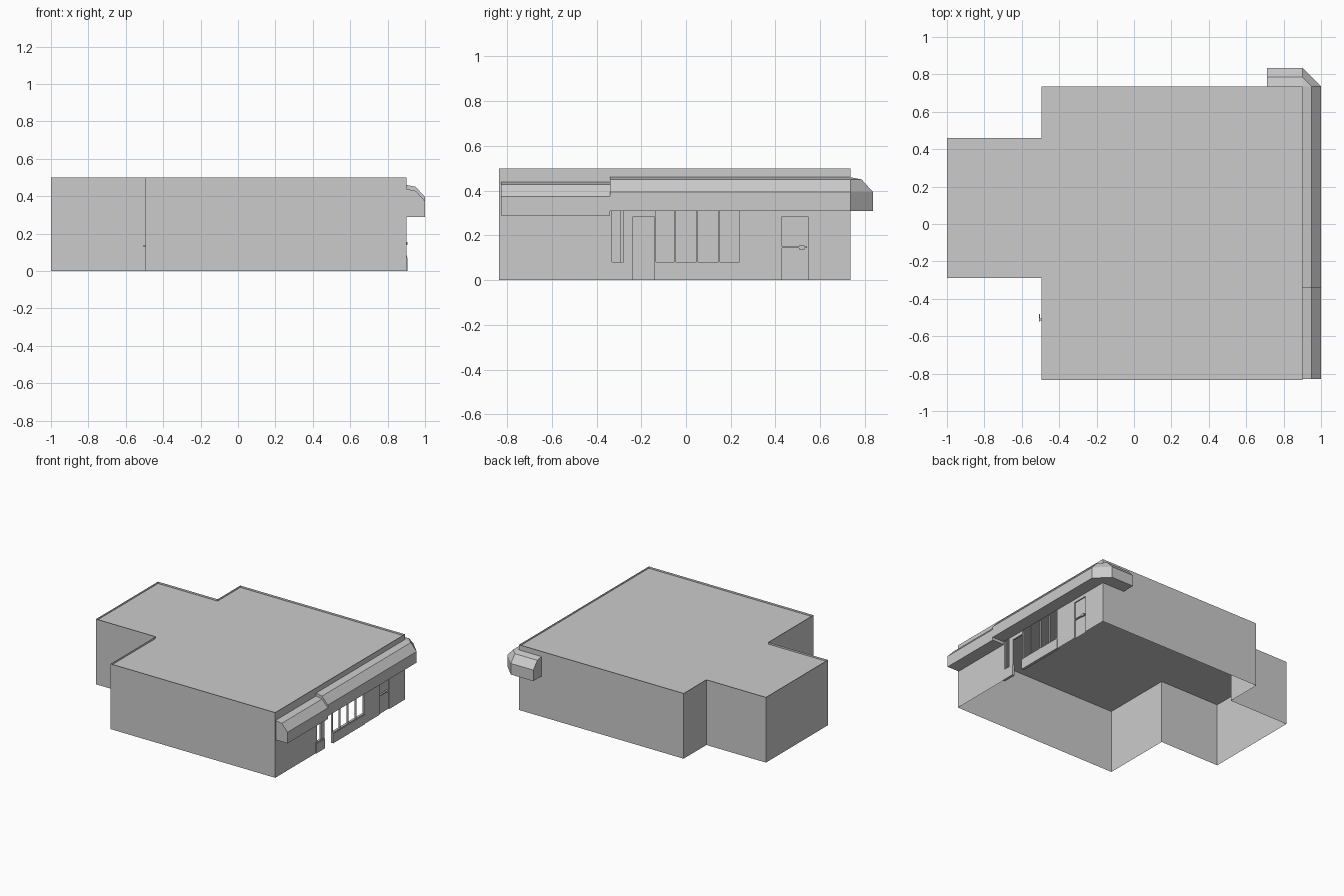
import bpy, bmesh

if "Cube" in bpy.data.objects:
    bpy.data.objects.remove(bpy.data.objects["Cube"])

FX = 0.90                     # plane of the shop front
OUTLINE = [(-1, -.29), (-.495, -.29), (-.495, -.835), (FX, -.835),
           (FX, .735), (-.495, .735), (-.495, .46), (-1, .46)]


def finish(name, bm, fix=True):
    if fix:
        bmesh.ops.recalc_face_normals(bm, faces=bm.faces)
    me = bpy.data.meshes.new(name)
    bm.to_mesh(me)
    bm.free()
    ob = bpy.data.objects.new(name, me)
    bpy.context.collection.objects.link(ob)
    return ob


def quad(bm, pts):
    bm.faces.new([bm.verts.new(p) for p in pts])


def panel(bm, y0, y1, z0, z1, x=FX):
    quad(bm, [(x, y0, z0), (x, y1, z0), (x, y1, z1), (x, y0, z1)])


def box(name, x0, x1, y0, y1, z0, z1):
    bm = bmesh.new()
    bmesh.ops.create_cube(bm, size=1)
    for v in bm.verts:
        v.co = ((x0 + x1) / 2 + v.co.x * (x1 - x0),
                (y0 + y1) / 2 + v.co.y * (y1 - y0),
                (z0 + z1) / 2 + v.co.z * (z1 - z0))
    return finish(name, bm)


# Roof with a raised parapet rim
bm = bmesh.new()
roof = bm.faces.new([bm.verts.new((x, y, .5)) for x, y in OUTLINE])
bm.normal_update()
bmesh.ops.inset_region(bm, faces=[roof], thickness=.011, use_even_offset=True)
bmesh.ops.inset_region(bm, faces=[roof], thickness=.0003, depth=-.014,
                       use_even_offset=True)
finish("roof_and_parapet", bm, fix=False)

# Plain outer walls (all sides except the shop front); no floor
bm = bmesh.new()
for i, (a, b) in enumerate(zip(OUTLINE, OUTLINE[1:] + OUTLINE[:1])):
    if i != 3:
        quad(bm, [(*a, 0), (*b, 0), (*b, .5), (*a, .5)])
finish("outer_walls", bm, fix=False)

# Shop front wall around the window opening and the shallow side door
D0, D1, DZ, DX = .43, .545, .285, FX - .008
bm = bmesh.new()
for p in [(-.835, -.345, 0, .5), (-.345, .245, .31, .5), (.245, D0, 0, .5),
          (D0, D1, DZ, .5), (D1, .735, 0, .5)]:
    panel(bm, *p)
panel(bm, D0, D1, 0, DZ, DX)
quad(bm, [(DX, D0, 0), (FX, D0, 0), (FX, D0, DZ), (DX, D0, DZ)])
quad(bm, [(FX, D1, 0), (DX, D1, 0), (DX, D1, DZ), (FX, D1, DZ)])
quad(bm, [(DX, D0, DZ), (FX, D0, DZ), (FX, D1, DZ), (DX, D1, DZ)])
finish("shop_front_wall", bm, fix=False)

# Low walls under the windows, with slim sills
for i, (y0, y1) in enumerate([(-.345, -.24), (-.14, .245)]):
    box(f"low_wall_{i}", FX - .015, FX + .005, y0, y1, 0, .073)
    box(f"window_sill_{i}", FX - .015, FX + .003, y0, y1, .073, .082)

# Window posts and door header
for i, (y, w) in enumerate([(-.338, .014), (-.26, .04), (-.138, .006),
                            (-.048, .007), (.05, .007), (.148, .007), (.242, .006)]):
    box(f"window_post_{i}", FX - .012, FX, y - w / 2, y + w / 2, .08, .31)
box("door_header", FX - .012, FX, -.24, -.14, .283, .31)

# Door handles: push bar on the side door, small lever on the rear door
box("push_bar", DX, FX + .004, .43, .54, .143, .150)
box("push_bar_latch", DX, FX + .005, .505, .53, .138, .155)
box("rear_handle", -.507, -.503, -.52, -.48, .132, .136)
box("rear_handle_mount", -.503, -.495, -.515, -.505, .131, .137)

# Awnings: (reach, height) profile swept through stations of (origin, direction)
PROFILE = [(0, .46), (.05, .45), (.10, .395), (.10, .31), (0, .31)]


def awning(name, stations, drop=0):
    bm = bmesh.new()
    rings = [[bm.verts.new((x + r * dx, y + r * dy, z - drop)) for r, z in PROFILE]
             for x, y, dx, dy in stations]
    for a, b in zip(rings, rings[1:]):
        for k in range(len(a) - 1):
            bm.faces.new((a[k], b[k], b[k + 1], a[k + 1]))
    bm.faces.new(rings[0])
    bm.faces.new(rings[-1])
    bmesh.ops.remove_doubles(bm, verts=bm.verts, dist=1e-5)
    finish(name, bm)


awning("lower_awning", [(FX, -.828, 1, 0), (FX, -.34, 1, 0)], drop=.022)
awning("main_awning", [(FX, -.34, 1, 0), (FX, .255, 1, 0)])
awning("corner_awning", [(FX, .255, 1, 0), (FX, .735, 1, 0),
                         (FX, .735, 0, 1), (.71, .735, 0, 1)])
